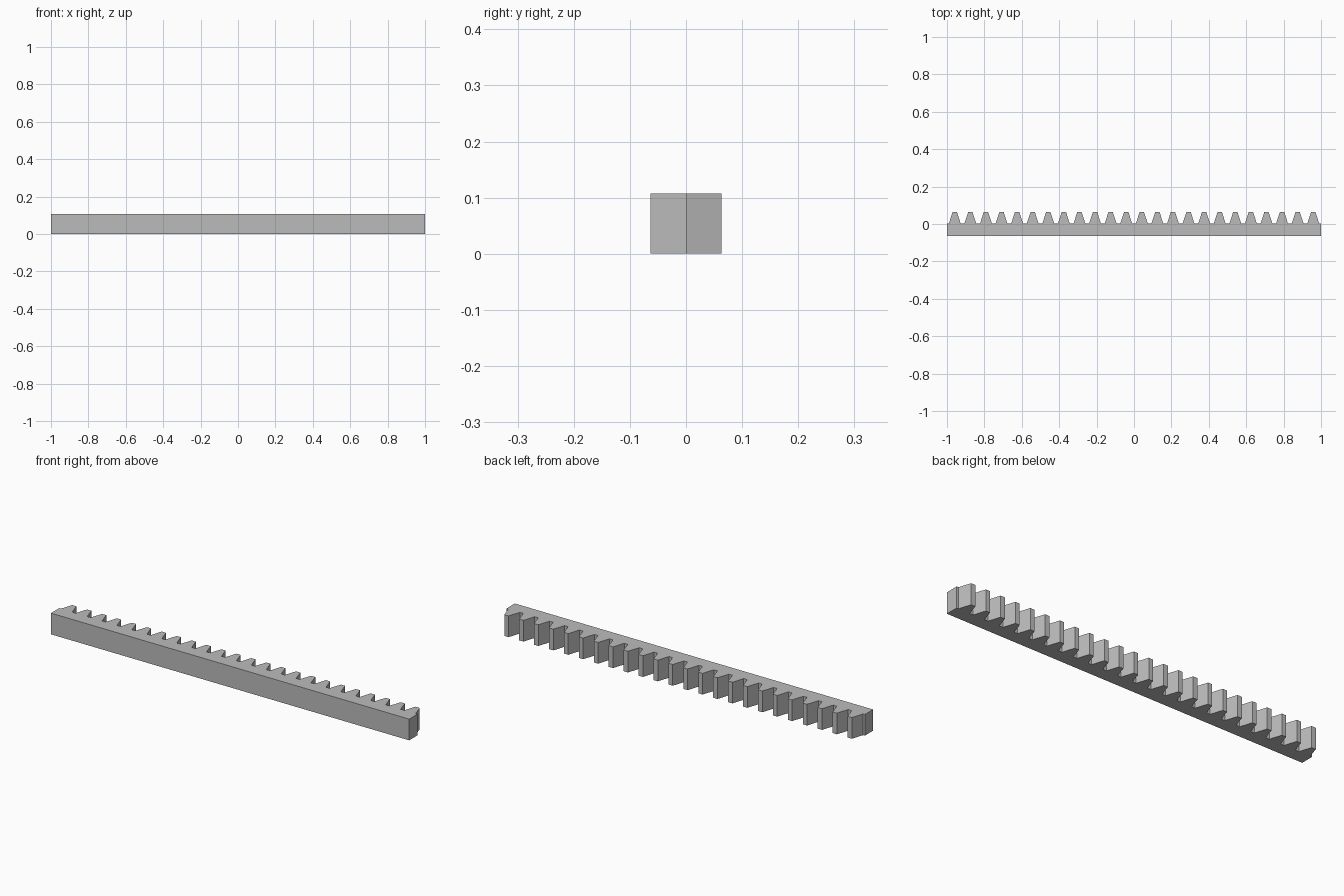
import bpy
import bmesh

cube = bpy.data.objects.get("Cube")
if cube:
    bpy.data.objects.remove(cube, do_unlink=True)

LENGTH, HEIGHT, TEETH = 2.0, 0.107, 24
BACK, ROOT, TIP = -0.0635, 0.0018, 0.0635
ROOT_HALF, TIP_HALF = 0.0318, 0.0118
PITCH = LENGTH / TEETH

# Steel material
steel = bpy.data.materials.new("grey_steel")
steel.use_nodes = True
grey = (0.5, 0.5, 0.5, 1.0)
steel.diffuse_color = grey
steel.node_tree.nodes["Principled BSDF"].inputs["Base Color"].default_value = grey

# Outline of the bar with its row of trapezoid teeth along the back
half = LENGTH / 2
outline = [(-half, ROOT), (-half, BACK), (half, BACK), (half, ROOT)]
for i in reversed(range(TEETH)):
    x = -half + (i + 0.5) * PITCH
    outline += [(x + ROOT_HALF, ROOT), (x + TIP_HALF, TIP),
                (x - TIP_HALF, TIP), (x - ROOT_HALF, ROOT)]

# Extrude the outline upwards into the solid rack
bm = bmesh.new()
base = bm.faces.new([bm.verts.new((x, y, 0)) for x, y in outline])
result = bmesh.ops.extrude_face_region(bm, geom=[base], use_keep_orig=True)
top_verts = [g for g in result["geom"] if isinstance(g, bmesh.types.BMVert)]
bmesh.ops.translate(bm, verts=top_verts, vec=(0, 0, HEIGHT))
bmesh.ops.recalc_face_normals(bm, faces=bm.faces)

mesh = bpy.data.meshes.new("toothed_rack")
bm.to_mesh(mesh)
bm.free()
mesh.materials.append(steel)
rack = bpy.data.objects.new("toothed_rack", mesh)
bpy.context.collection.objects.link(rack)
